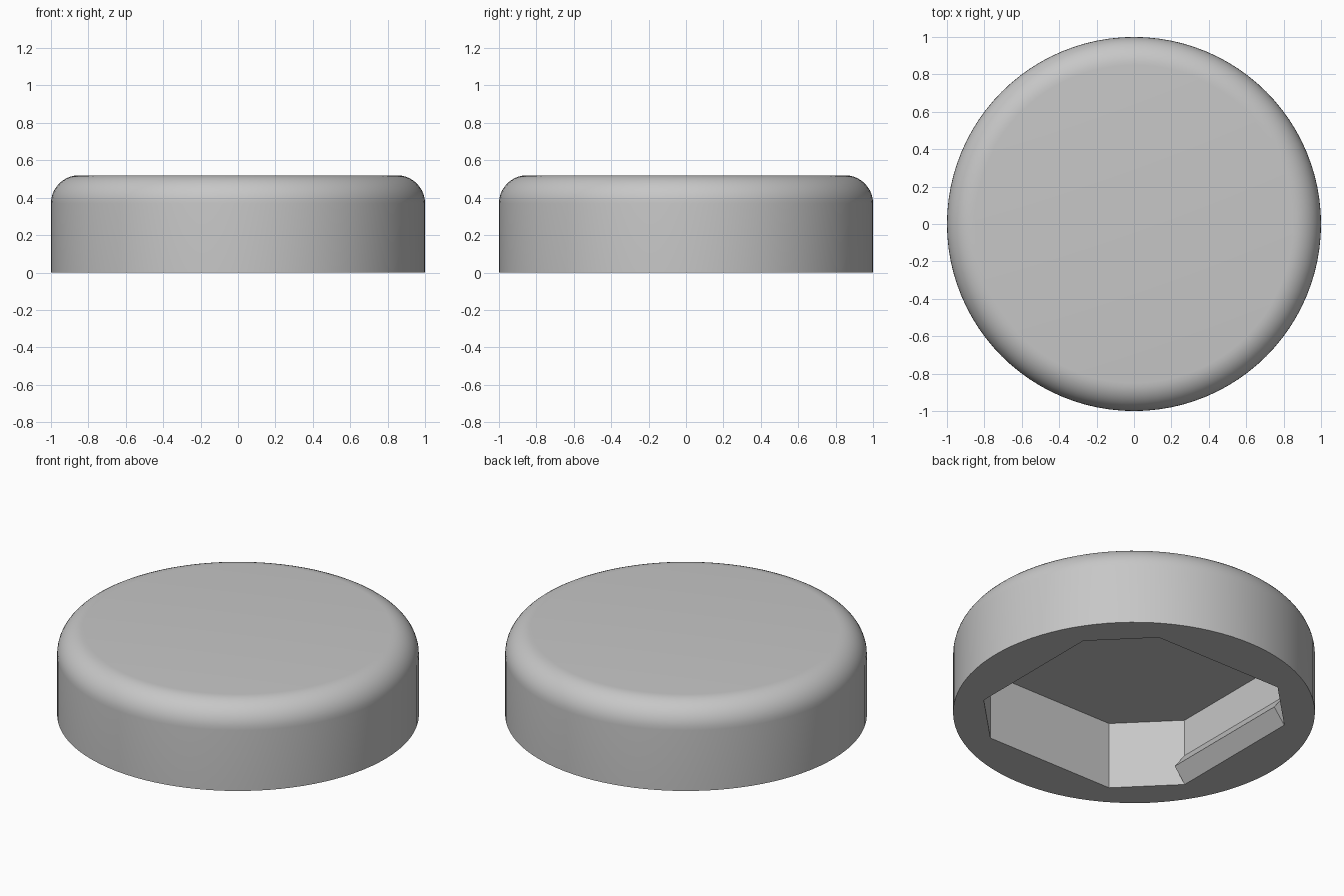
import bpy, bmesh, math

if "Cube" in bpy.data.objects:
    bpy.data.objects.remove(bpy.data.objects["Cube"])

RADIUS, HEIGHT, FILLET = 1.0, 0.52, 0.15
DEPTH, HALF, SIDE = 0.41, 0.725, 0.428   # pocket depth, half width, half length of long walls

grey = bpy.data.materials.new("plain grey")
grey.diffuse_color = (0.57, 0.57, 0.57, 1)
grey.use_nodes = True
grey.node_tree.nodes["Principled BSDF"].inputs["Base Color"].default_value = grey.diffuse_color


def make(name, bm):
    bmesh.ops.recalc_face_normals(bm, faces=bm.faces)
    mesh = bpy.data.meshes.new(name)
    bm.to_mesh(mesh)
    bm.free()
    obj = bpy.data.objects.new(name, mesh)
    bpy.context.collection.objects.link(obj)
    mesh.materials.append(grey)
    return obj


def prism(name, points, offset):
    """Extrude a polygon along the offset."""
    bm = bmesh.new()
    face = bm.faces.new([bm.verts.new(p) for p in points])
    new = bmesh.ops.extrude_face_region(bm, geom=[face])["geom"]
    bmesh.ops.translate(bm, vec=offset, verts=[v for v in new if isinstance(v, bmesh.types.BMVert)])
    return make(name, bm)


# Cap body: stacked rings following a rounded-over profile
SEGMENTS, STEPS = 96, 10
profile = [(RADIUS, 0)]
for i in range(STEPS + 1):
    a = math.pi / 2 * i / STEPS
    profile.append((RADIUS - FILLET + FILLET * math.cos(a), HEIGHT - FILLET + FILLET * math.sin(a)))
bm = bmesh.new()
rings = [[bm.verts.new((r * math.cos(2 * math.pi * k / SEGMENTS),
                        r * math.sin(2 * math.pi * k / SEGMENTS), z))
          for k in range(SEGMENTS)] for r, z in profile]
for low, high in zip(rings, rings[1:]):
    for k in range(SEGMENTS):
        n = (k + 1) % SEGMENTS
        bm.faces.new((low[k], low[n], high[n], high[k]))
bm.faces.new(rings[0])
bm.faces.new(rings[-1])
cap = make("cap", bm)

# Pocket underneath: square with chamfered corners
corners = [(HALF, -SIDE), (HALF, SIDE), (SIDE, HALF), (-SIDE, HALF),
           (-HALF, SIDE), (-HALF, -SIDE), (-SIDE, -HALF), (SIDE, -HALF)]
cutter = prism("pocket_cutter", [(x, y, -0.2) for x, y in corners], (0, 0, DEPTH + 0.2))
cutter.hide_render = True
cut = cap.modifiers.new("pocket", "BOOLEAN")
cut.operation = "DIFFERENCE"
cut.solver = "EXACT"
cut.object = cutter
bpy.context.view_layer.objects.active = cap
bpy.ops.object.modifier_apply(modifier="pocket")
bpy.data.objects.remove(cutter)

bpy.ops.object.select_all(action="DESELECT")
cap.select_set(True)
bpy.ops.object.shade_smooth_by_angle(angle=math.radians(30))

# Wedge-shaped snap ridges on two opposite pocket walls
for side, name in ((-1, "left_snap_ridge"), (1, "right_snap_ridge")):
    section = [(HALF, 0), (HALF - 0.072, 0.09), (HALF, 0.185)]
    prism(name, [(side * x, -SIDE, z) for x, z in section], (0, 2 * SIDE, 0))
